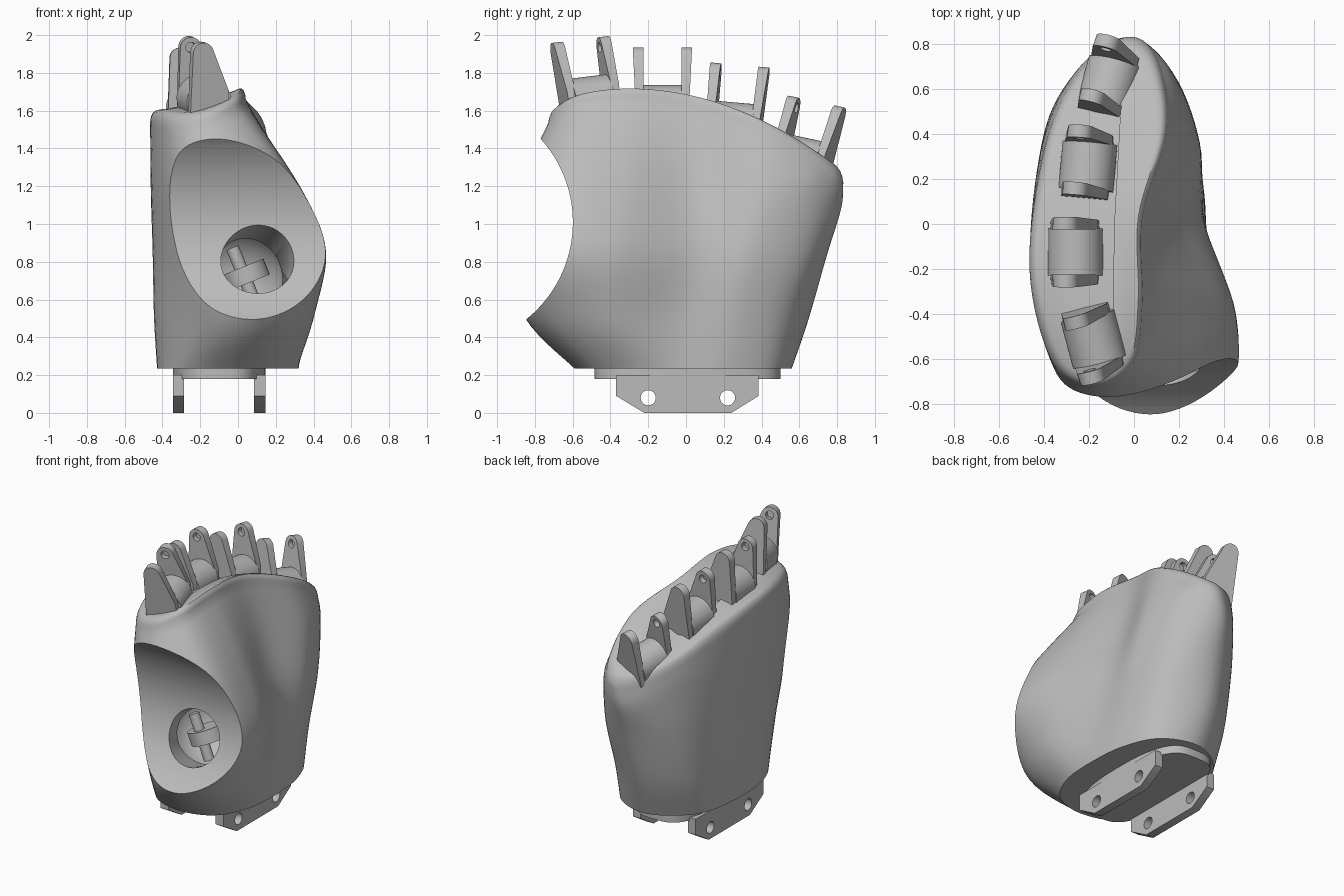
import bpy, bmesh, math
from mathutils import Matrix, Vector

if "Cube" in bpy.data.objects:
    bpy.data.objects.remove(bpy.data.objects["Cube"])

grey = bpy.data.materials.new("matte_grey")
grey.use_nodes = True
grey.diffuse_color = (0.5, 0.5, 0.5, 1)
grey.node_tree.nodes["Principled BSDF"].inputs["Base Color"].default_value = (0.5, 0.5, 0.5, 1)


def make(name, bm, matrix=Matrix()):
    bmesh.ops.recalc_face_normals(bm, faces=bm.faces)
    mesh = bpy.data.meshes.new(name)
    bm.to_mesh(mesh)
    bm.free()
    obj = bpy.data.objects.new(name, mesh)
    obj.matrix_world = matrix
    bpy.context.collection.objects.link(obj)
    mesh.materials.append(grey)
    return obj


def select(obj):
    bpy.ops.object.select_all(action='DESELECT')
    obj.select_set(True)
    bpy.context.view_layer.objects.active = obj


def smooth(obj, degrees=35):
    select(obj)
    bpy.ops.object.shade_smooth_by_angle(angle=math.radians(degrees))


def loft(name, rings, matrix=Matrix()):
    """Skin a list of equal rings and close both ends."""
    bm = bmesh.new()
    loops = [[bm.verts.new(p) for p in ring] for ring in rings]
    n = len(loops[0])
    for low, high in zip(loops, loops[1:]):
        for i in range(n):
            j = (i + 1) % n
            bm.faces.new((low[i], low[j], high[j], high[i]))
    bm.faces.new(loops[0][::-1])
    bm.faces.new(loops[-1])
    return make(name, bm, matrix)


def rod(name, radius, length, centre, axis, sides=48, parent=Matrix()):
    bm = bmesh.new()
    bmesh.ops.create_cone(bm, cap_ends=True, segments=sides, radius1=radius,
                          radius2=radius, depth=length)
    turn = Vector((0, 0, 1)).rotation_difference(Vector(axis)).to_matrix().to_4x4()
    return make(name, bm, parent @ Matrix.Translation(centre) @ turn)


def ball(name, radius, centre):
    bm = bmesh.new()
    bmesh.ops.create_uvsphere(bm, u_segments=32, v_segments=16, radius=radius)
    return make(name, bm, Matrix.Translation(centre))


def carve(obj, cutter):
    cutter.hide_render = True
    bpy.context.view_layer.update()
    mod = obj.modifiers.new("cut", 'BOOLEAN')
    mod.operation = 'DIFFERENCE'
    mod.solver = 'EXACT'
    mod.object = cutter
    select(obj)
    bpy.ops.object.modifier_apply(modifier=mod.name)
    bpy.data.objects.remove(cutter)


def spline(a, b, c, d, t):
    return 0.5 * (2 * b + (c - a) * t + (2 * a - 5 * b + 4 * c - d) * t * t
                  + (3 * b - a - 3 * c + d) * t ** 3)


def closed_curve(points, steps=8):
    n = len(points)
    pts = [Vector(p) for p in points]
    return [spline(pts[i - 1], pts[i], pts[(i + 1) % n], pts[(i + 2) % n], s / steps)
            for i in range(n) for s in range(steps)]


def top(x, y):
    """Height of the knuckle line, sloping to the back and to the outer side."""
    ridge = 1.72 - (0.34 if y > -0.3 else 0.45) * (y + 0.3) ** 2
    return ridge - 0.27 * min(0.42, max(0, -x))


# Palm outlines, each starting at the back and going round past the palm side
wrist = [(-.05, .56), (.18, .47), (.29, .25), (.32, 0), (.3, -.3), (.18, -.52),
         (-.05, -.59), (-.29, -.5), (-.42, -.2), (-.4, .25), (-.27, .46)]
heel = [(-.08, .65), (.17, .54), (.29, .3), (.32, -.02), (.4, -.4), (.3, -.72),
        (.07, -.85), (-.2, -.7), (-.43, -.25), (-.41, .3), (-.31, .53)]
thumb_base = [(-.07, .75), (.17, .65), (.29, .37), (.29, .05), (.45, -.4), (.42, -.75),
              (.08, -.95), (-.25, -.74), (-.44, -.25), (-.42, .3), (-.31, .6)]
upper_palm = [(-.06, .82), (.14, .72), (.24, .42), (.17, .05), (.3, -.35), (.3, -.7),
              (0, -.88), (-.3, -.74), (-.455, -.25), (-.42, .3), (-.28, .65)]
knuckles = [(-.04, .83), (.1, .74), (.15, .42), (.04, .03), (.04, -.35), (0, -.62),
            (-.17, -.73), (-.36, -.62), (-.465, -.2), (-.4, .33), (-.26, .66)]

keys = [[Vector((p.x, p.y, z)) for p in closed_curve(outline)]
        for outline, z in ((wrist, .235), (heel, .5), (thumb_base, .85))]
keys.append([Vector((p.x, p.y, min(1.2, top(p.x, p.y) - .2))) for p in closed_curve(upper_palm)])
keys.append([Vector((p.x, p.y, top(p.x, p.y) - .06)) for p in closed_curve(knuckles)])

rings = []
last = len(keys) - 1
for k in range(last):
    four = [keys[max(0, min(last, k + o))] for o in (-1, 0, 1, 2)]
    for s in range(7):
        rings.append([spline(*column, s / 7) for column in zip(*four)])
rings.append(keys[-1])

# Rounded rim and slightly sunken top
for scale, drop in ((.985, .035), (.95, .013), (.9, .003), (.84, .003), (.75, .008), (.4, .015)):
    ring = []
    for p in keys[-1]:
        x = -.17 + (p.x + .17) * scale
        y = .05 + (p.y - .05) * (1 - (1 - scale) * .4)
        ring.append(Vector((x, y, top(x, y) - drop)))
    rings.append(ring)
palm = loft("palm_shell", rings)

# Thumb recess, round socket and the hollow behind it
carve(palm, rod("recess_cutter", .658, 3, (0, -1.257, 1.009), (1, 0, 0), 128))
carve(palm, rod("socket_cutter", .19, .6, (.1, -.62, .8), (-.2, 1, -.35), 64))
carve(palm, ball("hollow_cutter", .29, (-.04, -.24, .7)))
smooth(palm, 40)

# Thumb hinge inside the socket
tilt = Matrix.Translation((.04, -.4, .73)) @ Matrix.Rotation(math.radians(-22), 4, 'Y')
smooth(rod("thumb_hinge_barrel", .12, .09, (0, 0, 0), (0, 0, 1), 32, tilt))
smooth(rod("thumb_hinge_pin", .035, .32, (-.01, -.05, 0), (0, 0, 1), 24, tilt))


def prong(name, side, frame):
    """Leaning tab with a rounded tip, flat on the inner face."""
    outline = [(-.115, -.2), (.11, -.2), (.1, -.06)]
    outline += [(-.045 + .058 * math.cos(a), .142 + .058 * math.sin(a))
                for a in (math.pi * (.08 + .92 * i / 12) for i in range(13))]
    inner = [(x, side * .1, z) for x, z in outline]
    outer = [(x * .97, side * (.157 - .05 * (.2 - z)), z) for x, z in outline]
    tab = loft(name, [inner, outer], frame)
    carve(tab, rod("pin_cutter", .028, .07, (-.045, side * .1, .145), (0, 1, 0), 24, frame))
    smooth(tab)


# Four finger hinges: position, tilt along the row, yaw
fingers = {"little": ((-.11, .64, 1.455), -12, -15), "ring": ((-.205, .265, 1.643), -5, -5),
           "middle": ((-.26, -.125, 1.735), 0, 0), "index": ((-.18, -.525, 1.78), 7, 15)}
for finger, (place, lean, yaw) in fingers.items():
    frame = (Matrix.Translation(place) @ Matrix.Rotation(math.radians(lean), 4, 'X')
             @ Matrix.Rotation(math.radians(yaw), 4, 'Z'))
    prong(finger + "_front_prong", -1, frame)
    prong(finger + "_back_prong", 1, frame)
    smooth(rod(finger + "_hinge_barrel", .122, .21, (0, 0, -.122), (0, 1, 0), 48, frame))

# Wrist plate with rounded ends
plate = []
for i in range(64):
    a = math.tau * i / 64
    c, s = math.cos(a), math.sin(a)
    plate.append((-.1 + .245 * math.copysign(abs(c) ** .6, c),
                  .008 + .493 * math.copysign(abs(s) ** .8, s)))
smooth(loft("wrist_plate", [[(x, y, z) for x, y in plate] for z in (.18, .26)]))

# Two drilled wrist flanges
side_shape = [(-.37, .2), (-.37, .09), (-.22, 0), (.24, 0), (.385, .09), (.385, .2)]
for name, x in (("right_wrist_flange", -.345), ("left_wrist_flange", .085)):
    flange = loft(name, [[(x + w, y, z) for y, z in side_shape] for w in (0, .06)])
    for y in (-.2, .22):
        carve(flange, rod("bolt_cutter", .04, .3, (x, y, .08), (1, 0, 0), 32))
    smooth(flange)
